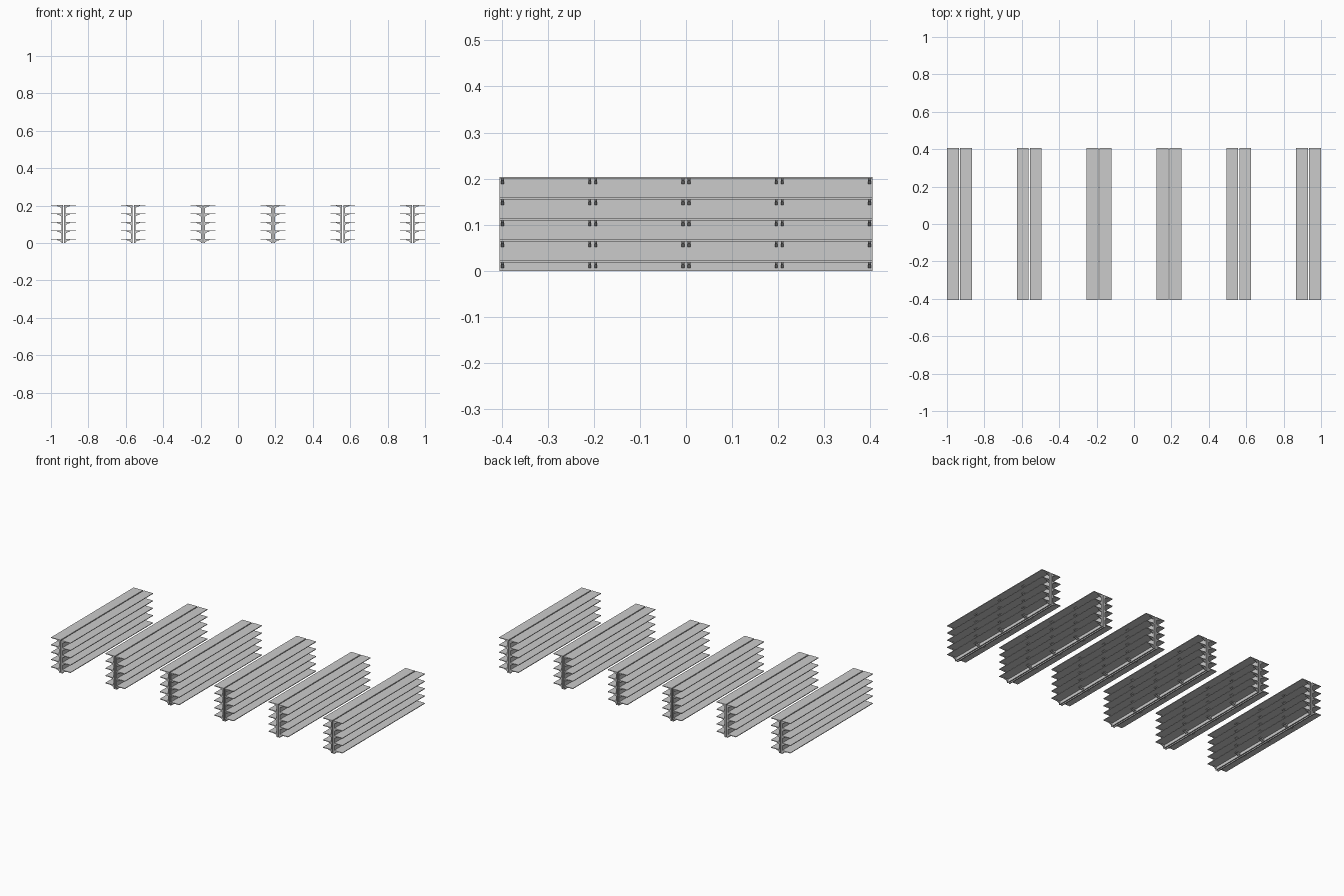
import bpy, bmesh

if "Cube" in bpy.data.objects:
    bpy.data.objects.remove(bpy.data.objects["Cube"])

STEP = 0.3734          # spacing between shelving rows
HALF = 0.0665          # half width of a double-sided row
GAP = 0.003            # half of the gap between the back-to-back sides
BACK = 0.011           # outer face of the back panel
BAY, BAYS = 0.2025, 4
TOP, PITCH, THICK = 0.204, 0.0455, 0.004
LEVELS = [TOP - PITCH * i for i in range(5)]
BAY_Y = [BAY * (j - (BAYS - 1) / 2) for j in range(BAYS)]


def box(bm, x0, x1, y0, y1, z0, z1):
    prism(bm, [(x0, z0), (x1, z0), (x1, z1), (x0, z1)], y0, y1)


def prism(bm, profile, y0, y1):
    """Extrude an x-z profile from y0 to y1."""
    a = [bm.verts.new((x, y0, z)) for x, z in profile]
    b = [bm.verts.new((x, y1, z)) for x, z in profile]
    bm.faces.new(a)
    bm.faces.new(b[::-1])
    n = len(profile)
    for i in range(n):
        k = (i + 1) % n
        bm.faces.new((a[i], b[i], b[k], a[k]))


def mesh_of(name, fill):
    """Fill both mirrored sides of one row and return the mesh."""
    bm = bmesh.new()
    fill(bm)
    dup = bmesh.ops.duplicate(bm, geom=bm.verts[:] + bm.edges[:] + bm.faces[:])
    for v in dup["geom"]:
        if isinstance(v, bmesh.types.BMVert):
            v.co.x *= -1
    bmesh.ops.recalc_face_normals(bm, faces=bm.faces[:])
    me = bpy.data.meshes.new(name)
    bm.to_mesh(me)
    bm.free()
    return me


# Back panels with a thicker post at each bay edge
def back_panels(bm):
    for y in BAY_Y:
        h = BAY / 2
        box(bm, GAP + 0.001, BACK - 0.001, y - h + 0.006, y + h - 0.006, 0, TOP - THICK)
        for s in (-1, 1):
            a, b = sorted((y + s * h, y + s * (h - 0.006)))
            box(bm, GAP, BACK, a, b, 0, TOP - THICK)


# Shelf boards, the top one reaching back over the panel
def shelves(bm):
    for y in BAY_Y:
        for i, z in enumerate(LEVELS):
            inner = GAP if i == 0 else BACK - 0.001
            box(bm, inner, HALF, y - BAY / 2, y + BAY / 2, z - THICK, z)


# Tapered brackets under both ends of every shelf
def brackets(bm):
    for y in BAY_Y:
        for z in LEVELS:
            t = z - THICK
            prof = [(BACK, t), (0.036, t), (0.034, t - 0.003),
                    (0.022, t - 0.006), (0.016, t - 0.011), (BACK, t - 0.012)]
            for s in (-1, 1):
                c = y + s * (BAY / 2 - 0.0065)
                prism(bm, prof, c - 0.003, c + 0.003)


meshes = [(n, mesh_of(n, f)) for n, f in
          (("back_panels", back_panels), ("shelves", shelves), ("brackets", brackets))]

# Six identical rows
for r in range(6):
    for name, me in meshes:
        ob = bpy.data.objects.new(f"row_{r + 1}_{name}", me)
        ob.location.x = STEP * (r - 2.5)
        bpy.context.collection.objects.link(ob)
